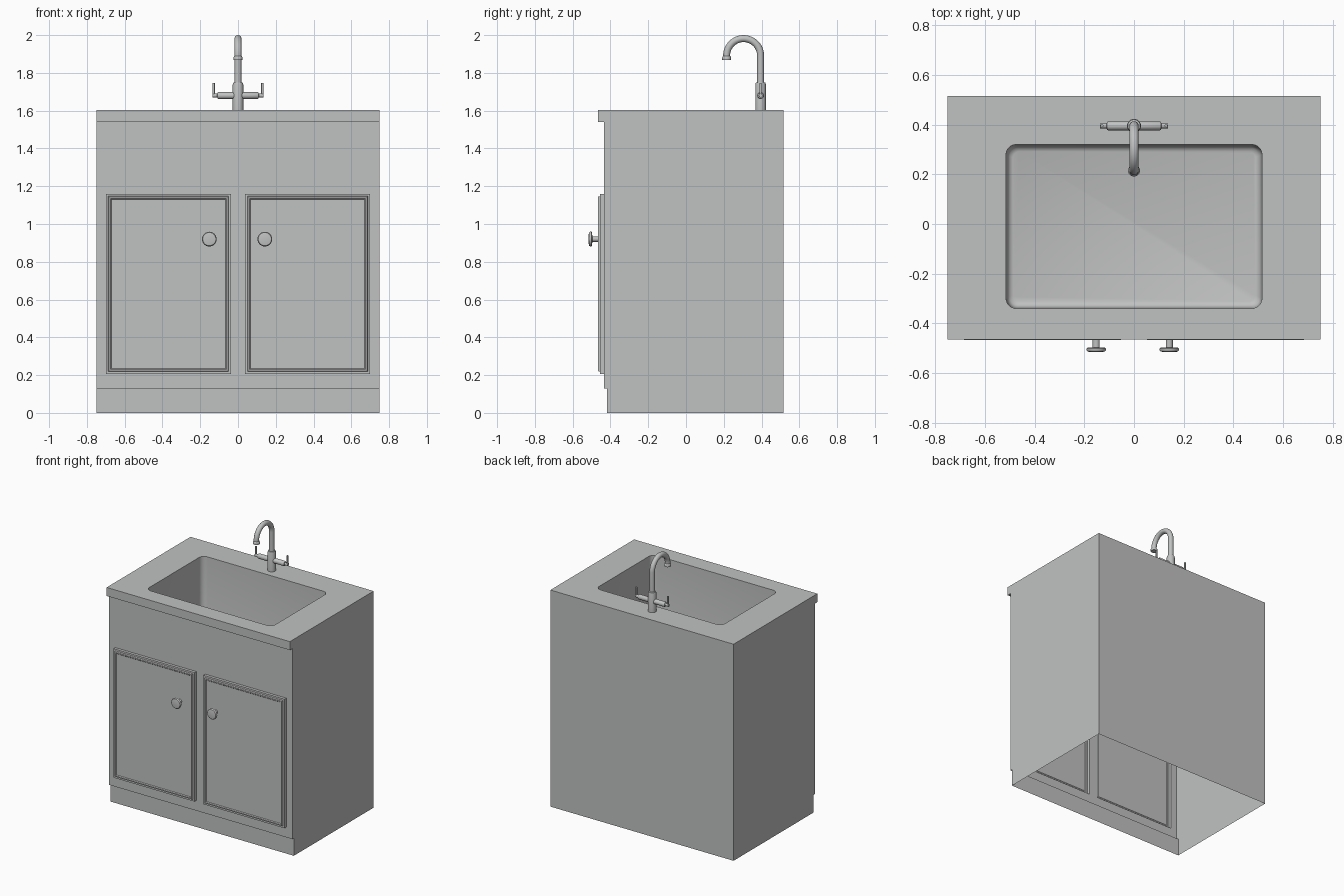
import bpy, bmesh, math
from mathutils import Vector

cube = bpy.data.objects.get("Cube")
if cube:
    bpy.data.objects.remove(cube)

grey = bpy.data.materials.new("plain_grey")
grey.use_nodes = True
GREY = (0.53, 0.54, 0.535, 1)
grey.diffuse_color = GREY
grey.node_tree.nodes["Principled BSDF"].inputs["Base Color"].default_value = GREY


def add_object(name, data):
    data.materials.append(grey)
    obj = bpy.data.objects.new(name, data)
    bpy.context.collection.objects.link(obj)
    return obj


def finish(name, bm, smooth=True):
    mesh = bpy.data.meshes.new(name)
    bm.to_mesh(mesh)
    bm.free()
    if smooth:
        mesh.shade_smooth()
        mesh.set_sharp_from_angle(angle=math.radians(40))
    return add_object(name, mesh)


def bridge(bm, loops):
    """Join consecutive closed loops of equal length with quads."""
    for first, second in zip(loops, loops[1:]):
        for i in range(len(first)):
            j = (i + 1) % len(first)
            bm.faces.new((first[i], first[j], second[j], second[i]))


def lathe(name, profile, origin, axis=(0, 0, 1), sides=24):
    """Turn (radius, height) pairs around an axis and cap both ends."""
    turn = Vector((0, 0, 1)).rotation_difference(Vector(axis))
    bm = bmesh.new()
    angles = [2 * math.pi * i / sides for i in range(sides)]
    rings = [[bm.verts.new(Vector(origin) + turn @ Vector(
        (r * math.cos(a), r * math.sin(a), h))) for a in angles]
        for r, h in profile]
    bridge(bm, rings)
    bm.faces.new(rings[0][::-1])
    bm.faces.new(rings[-1])
    return finish(name, bm)


W, FRONT, BACK, TOP = 0.75, -0.435, 0.515, 1.603
LIP = -0.465

# Cabinet shell: side profile swept across the width, open underneath
outline = [(-0.418, 0), (-0.418, 0.13), (FRONT, 0.13), (FRONT, 1.54),
           (LIP, 1.54), (LIP, TOP), (BACK, TOP), (BACK, 0)]
bm = bmesh.new()
right = [bm.verts.new((-W, y, z)) for y, z in outline]
left = [bm.verts.new((W, y, z)) for y, z in outline]
for i in range(len(outline) - 1):
    if i not in (2, 5):  # front panel and worktop are separate parts
        bm.faces.new((right[i], left[i], left[i + 1], right[i + 1]))
bm.faces.new(right)
bm.faces.new(left[::-1])
finish("cabinet_shell", bm, smooth=False)

# Front panel with two framed doors raised from it
xs = [-W, -0.70, -0.037, 0.037, 0.70, W]
zs = [0.13, 0.205, 1.16, 1.54]
door_profile = [(0, -0.456), (0.013, -0.456), (0.016, -0.466),
                (0.024, -0.466), (0.029, -0.460)]
bm = bmesh.new()
grid = [[bm.verts.new((x, FRONT, z)) for x in xs] for z in zs]
for j in range(len(zs) - 1):
    for i in range(len(xs) - 1):
        cell = [grid[j][i], grid[j][i + 1], grid[j + 1][i + 1], grid[j + 1][i]]
        if j == 1 and i in (1, 3):
            rings = [cell]
            for d, y in door_profile:
                x0, x1, z0, z1 = xs[i] + d, xs[i + 1] - d, zs[j] + d, zs[j + 1] - d
                rings.append([bm.verts.new((x, y, z)) for x, z in
                              ((x0, z0), (x1, z0), (x1, z1), (x0, z1))])
            bridge(bm, rings)
            cell = rings[-1]
        bm.faces.new(cell)
finish("door_panel", bm, smooth=False)

# Worktop with a sunken basin
STEPS = 6


def basin_loop(bm, inset, z):
    hx, hy, cy = 0.515 - inset, 0.33 - inset, -0.01
    r = max(0.042 - inset * 0.6, 0.015)
    loop = []
    for corner, (sx, sy) in enumerate([(1, 1), (-1, 1), (-1, -1), (1, -1)]):
        for s in range(STEPS + 1):
            a = math.pi / 2 * (corner + s / STEPS)
            loop.append(bm.verts.new((sx * (hx - r) + r * math.cos(a),
                                      cy + sy * (hy - r) + r * math.sin(a), z)))
    return loop


bm = bmesh.new()
levels = [(0, TOP), (0.003, 1.20), (0.006, 1.18), (0.014, 1.166), (0.028, 1.16)]
loops = [basin_loop(bm, d, z) for d, z in levels]
rim, count = loops[0], len(loops[0])
corners = [bm.verts.new((x, y, TOP)) for x, y in
           [(W, BACK), (-W, BACK), (-W, LIP), (W, LIP)]]
for k, corner in enumerate(corners):
    start = k * (STEPS + 1)
    for s in range(STEPS):
        bm.faces.new((corner, rim[start + s + 1], rim[start + s]))
    bm.faces.new((corner, corners[(k + 1) % 4],
                  rim[(start + STEPS + 1) % count], rim[start + STEPS]))
bridge(bm, loops)
bm.faces.new(loops[-1])
finish("worktop_basin", bm)

# Door knobs
for side, x in (("right", -0.152), ("left", 0.142)):
    lathe(side + "_knob",
          [(0.014, 0), (0.014, 0.036), (0.034, 0.037), (0.039, 0.041),
           (0.039, 0.048), (0.035, 0.053), (0.025, 0.055)],
          (x, -0.46, 0.92), (0, -1, 0))

# Tap body and nozzle
TAP_Y = 0.395
lathe("tap_body", [(0.028, 0), (0.028, 0.135), (0.025, 0.145), (0.018, 0.147)],
      (0, TAP_Y, TOP))
lathe("tap_nozzle", [(0.023, 0), (0.024, 0.012), (0.022, 0.018), (0.018, 0.022)],
      (0, 0.215, 1.868))

# Swan neck spout
R, BEND_Z, PIPE = 0.09, 1.8915, 0.0185
path = [(0, TAP_Y, 1.74)]
for i in range(25):
    a = math.pi * i / 24
    path.append((0, TAP_Y - R + R * math.cos(a), BEND_Z + R * math.sin(a)))
path.append((0, TAP_Y - 2 * R, 1.88))
curve = bpy.data.curves.new("tap_spout", "CURVE")
curve.dimensions = "3D"
curve.bevel_depth = PIPE
curve.bevel_resolution = 6
curve.use_fill_caps = True
spline = curve.splines.new("POLY")
spline.points.add(len(path) - 1)
for point, co in zip(spline.points, path):
    point.co = (*co, 1)
spline.use_smooth = True
add_object("tap_spout", curve)

# Tap handles with upright levers
for side, s in (("right", -1), ("left", 1)):
    lathe(side + "_tap_handle",
          [(0.018, 0), (0.018, 0.104), (0.015, 0.109), (0.010, 0.110), (0.010, 0.136)],
          (0, TAP_Y, 1.68), (s, 0, 0))
    lathe(side + "_tap_lever", [(0.006, 0), (0.006, 0.07)],
          (s * 0.129, TAP_Y, 1.676), sides=12)
